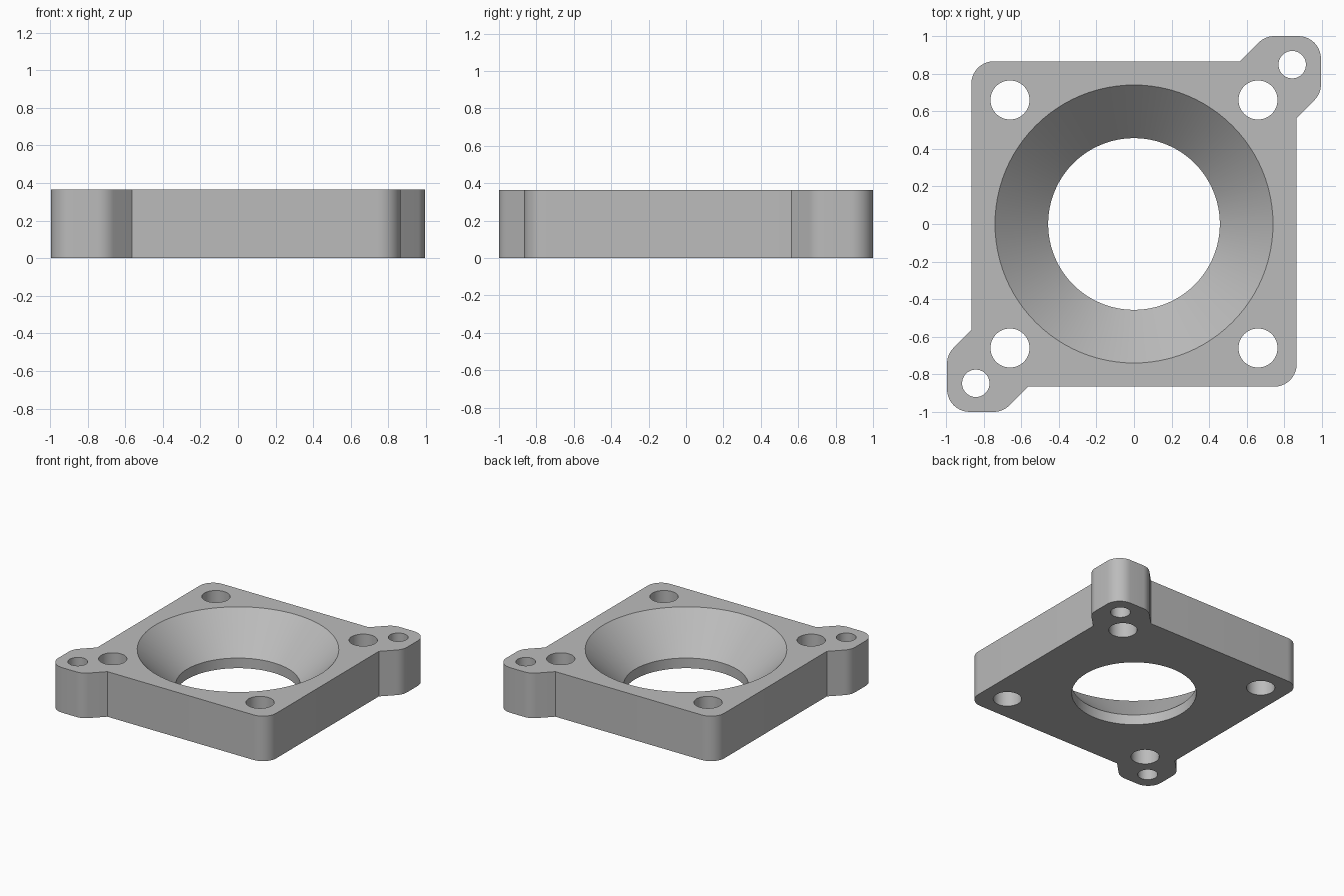
import bpy, bmesh
from math import sin, cos, tan, pi
from mathutils import Vector

HEIGHT = 0.365
LIP = 0.082          # straight throat under the funnel
FILLET = 0.12

cube = bpy.data.objects.get("Cube")
if cube:
    bpy.data.objects.remove(cube)

grey = bpy.data.materials.new("light_grey")
grey.use_nodes = True
grey.diffuse_color = (0.5, 0.5, 0.5, 1)
grey.node_tree.nodes["Principled BSDF"].inputs["Base Color"].default_value = (0.5, 0.5, 0.5, 1)


def add_object(name, bm):
    bmesh.ops.recalc_face_normals(bm, faces=bm.faces)
    mesh = bpy.data.meshes.new(name)
    bm.to_mesh(mesh)
    bm.free()
    mesh.materials.append(grey)
    obj = bpy.data.objects.new(name, mesh)
    bpy.context.collection.objects.link(obj)
    return obj


def rounded(points, steps=10):
    """Replace each corner flagged True by a tangent arc."""
    out = []
    for i, (x, y, is_round) in enumerate(points):
        p = Vector((x, y))
        if not is_round:
            out.append(p)
            continue
        a = (Vector(points[i - 1][:2]) - p).normalized()
        b = (Vector(points[(i + 1) % len(points)][:2]) - p).normalized()
        half = a.angle(b) / 2
        centre = p + (a + b).normalized() * FILLET / sin(half)
        start = p + a * FILLET / tan(half) - centre
        end = p + b * FILLET / tan(half) - centre
        sweep = pi - 2 * half
        for k in range(steps + 1):
            t = k / steps
            arc = start * sin((1 - t) * sweep) + end * sin(t * sweep)
            out.append(centre + arc / sin(sweep))
    return out


def revolve(name, profile, x=0, y=0, segments=96):
    """Closed solid of revolution from (radius, z) pairs."""
    bm = bmesh.new()
    rings = [[bm.verts.new((x + r * cos(2 * pi * i / segments),
                            y + r * sin(2 * pi * i / segments), z))
              for i in range(segments)] for r, z in profile]
    for low, high in zip(rings, rings[1:]):
        for i in range(segments):
            j = (i + 1) % segments
            bm.faces.new((low[i], low[j], high[j], high[i]))
    bm.faces.new(rings[0][::-1])
    bm.faces.new(rings[-1])
    return add_object(name, bm)


# Plate outline: one plain corner and one lug, repeated by half turn
half_outline = [
    (0.866, -0.866, True),
    (0.866, 0.565, False), (0.995, 0.694, True),
    (0.995, 1.0, True),
    (0.698, 1.0, True), (0.564, 0.866, False),
]
outline = rounded(half_outline + [(-x, -y, r) for x, y, r in half_outline])

bm = bmesh.new()
base = bm.faces.new([bm.verts.new((p.x, p.y, 0)) for p in outline])
top = bmesh.ops.extrude_face_region(bm, geom=[base])["geom"]
bmesh.ops.translate(bm, vec=(0, 0, HEIGHT),
                    verts=[v for v in top if isinstance(v, bmesh.types.BMVert)])
plate = add_object("mounting_plate", bm)

# Funnel opening, four screw holes and two lug holes
OVER = 0.1
cutters = [revolve("funnel_cutter", [(0.457, -OVER), (0.457, LIP), (0.74, HEIGHT),
                                     (0.74 + OVER, HEIGHT + OVER)])]
holes = [(sx * 0.66, sy * 0.66, 0.104) for sx in (-1, 1) for sy in (-1, 1)]
holes += [(s * 0.842, s * 0.848, 0.073) for s in (-1, 1)]
for x, y, r in holes:
    cutters.append(revolve("hole_cutter", [(r, -OVER), (r, HEIGHT + OVER)], x, y, 48))

bpy.ops.object.select_all(action='DESELECT')
bpy.context.view_layer.objects.active = plate
plate.select_set(True)
for cutter in cutters:
    mod = plate.modifiers.new("cut", 'BOOLEAN')
    mod.operation = 'DIFFERENCE'
    mod.solver = 'EXACT'
    mod.object = cutter
    bpy.ops.object.modifier_apply(modifier=mod.name)
    bpy.data.objects.remove(cutter)

bpy.ops.object.shade_smooth_by_angle(angle=pi / 6)
